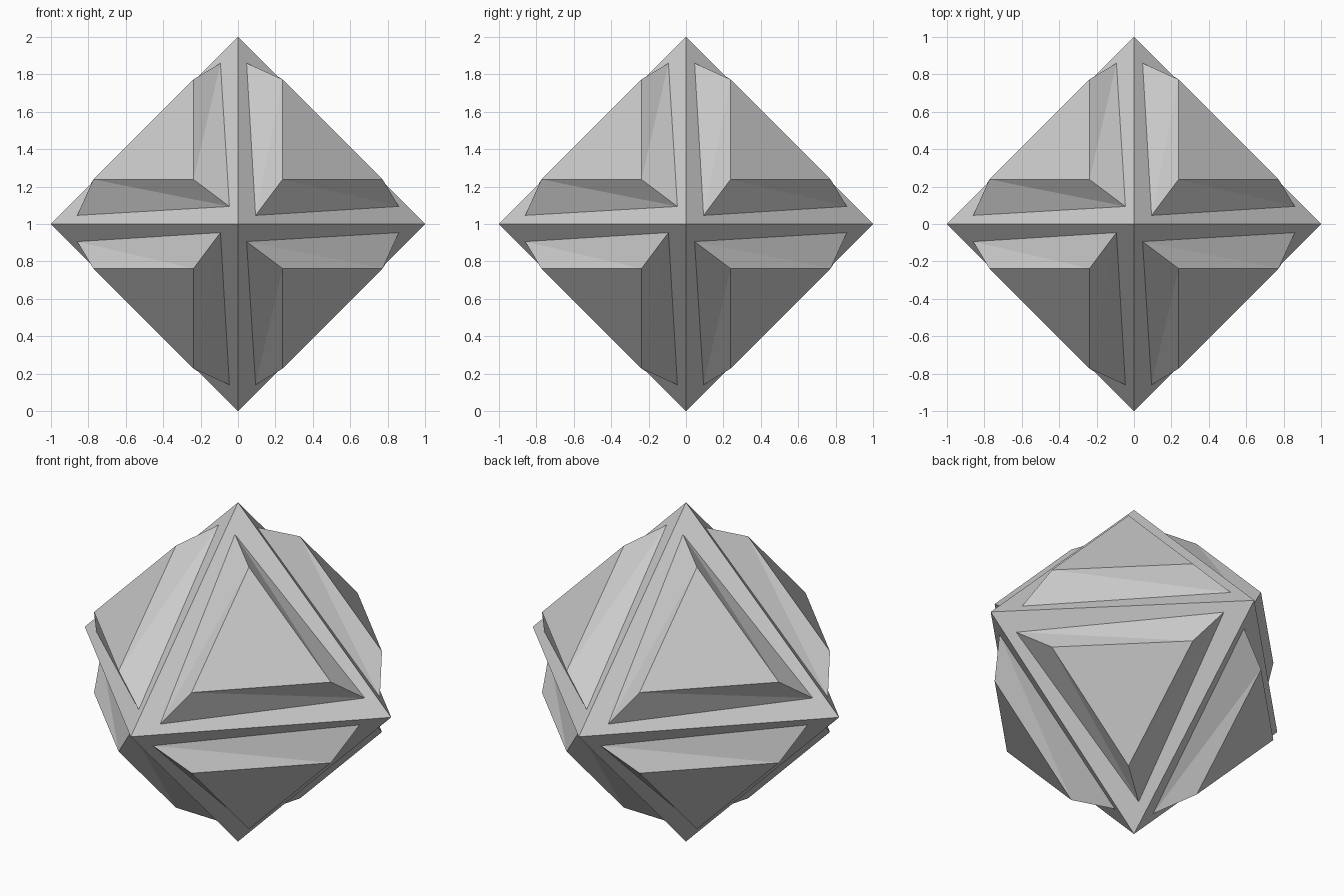
import bpy, bmesh
from itertools import product

if "Cube" in bpy.data.objects:
    bpy.data.objects.remove(bpy.data.objects["Cube"])


# Point on a face: weights along the face's own cyclic axis order, mirrored by octant signs
def face_point(bm, axes, signs, k, weights):
    co = [0, 0, 0]
    for i, w in enumerate(weights):
        a = axes[(k + i) % 3]
        co[a] = signs[a] * w
    return bm.verts.new((co[0], co[1], co[2] + 1))


CORNER = (1, 0, 0)                # octahedron corner
FOOT = (0.86, 0.094, 0.046)       # twisted inset triangle, in the face plane
CREST = (0.773, 0.238, 0.238)     # raised, untwisted triangle

bm = bmesh.new()
for signs in product((1, -1), repeat=3):
    # Axis order keeps the twist direction and the outward winding on all eight faces
    axes = (0, 1, 2) if signs[0] * signs[1] * signs[2] > 0 else (0, 2, 1)
    outer, foot, crest = [[face_point(bm, axes, signs, k, w) for k in range(3)]
                          for w in (CORNER, FOOT, CREST)]
    for k in range(3):
        n = (k + 1) % 3
        bm.faces.new((outer[k], outer[n], foot[n], foot[k]))   # flat border
        bm.faces.new((foot[k], foot[n], crest[k]))             # twisted side
        bm.faces.new((foot[n], crest[n], crest[k]))
    bm.faces.new(crest)                                        # raised panel

# Weld the shared octahedron corners
bmesh.ops.remove_doubles(bm, verts=bm.verts[:], dist=1e-4)
mesh = bpy.data.meshes.new("octahedral_die")
bm.to_mesh(mesh)
bm.free()
bpy.context.collection.objects.link(bpy.data.objects.new("octahedral_die", mesh))
